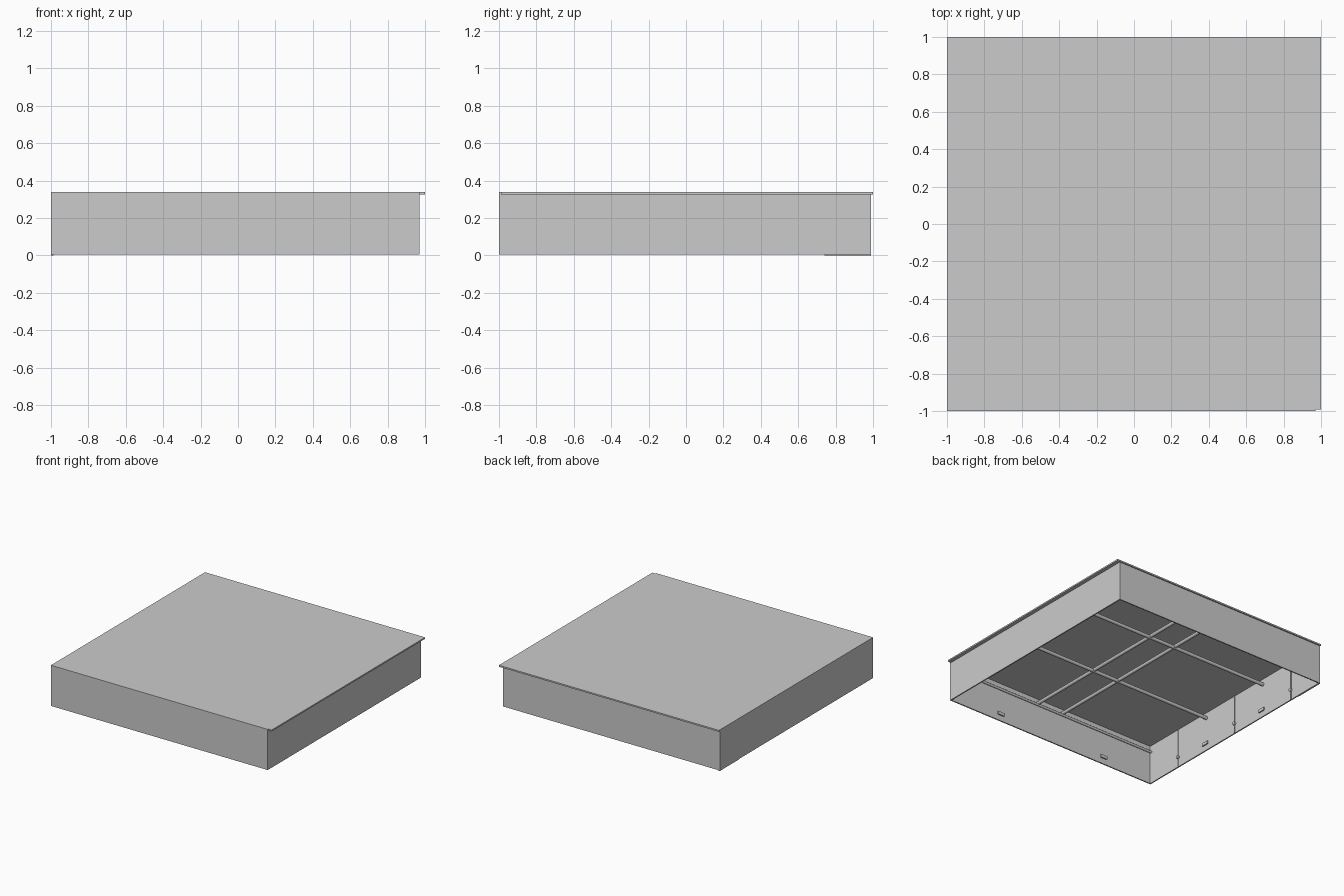
import bpy, math

if "Cube" in bpy.data.objects:
    bpy.data.objects.remove(bpy.data.objects["Cube"])


def box(name, x, y, z):
    """Axis-aligned box from (min, max) ranges."""
    bpy.ops.mesh.primitive_cube_add(size=1, location=[(a + b) / 2 for a, b in (x, y, z)])
    o = bpy.context.object
    o.name = name
    o.scale = [b - a for a, b in (x, y, z)]
    bpy.ops.object.transform_apply(location=False, rotation=False, scale=True)
    return o


def rod(name, centre, length, axis, r=0.014):
    """Round bar lying along x or y, or standing along z."""
    rot = {'x': (0, math.pi / 2, 0), 'y': (math.pi / 2, 0, 0), 'z': (0, 0, 0)}[axis]
    bpy.ops.mesh.primitive_cylinder_add(vertices=16, radius=r, depth=length,
                                        location=centre, rotation=rot)
    o = bpy.context.object
    o.name = name
    bpy.ops.object.shade_smooth_by_angle()
    return o


T = 0.01          # sheet thickness
TOP = 0.338       # top of the cover
UNDER = 0.326     # underside of the top sheet

# Top sheet, overhanging the right and back walls
box("top_panel", (-1, 1), (-0.99, 1), (UNDER, TOP))

# Four thin walls, open underneath
box("front_wall", (-1, 0.97), (-1, -1 + T), (0.004, TOP))
box("back_wall", (-1, 0.97), (0.99 - T, 0.99), (0.004, UNDER))
box("left_wall", (-1, -1 + T), (-1 + T, 0.99 - T), (0.004, UNDER))
box("right_wall", (0.97 - T, 0.97), (-1 + T, 0.99 - T), (0.004, UNDER))

# Small foot strip under the left wall
box("foot_strip", (-1, -0.985), (0.74, 0.99), (0, 0.004))

# Stiffening bars below the top sheet
for i, y in enumerate((-0.33, 0.33)):
    rod(f"cross_bar_{i}", (-0.015, y, 0.28), 1.95, 'x')
for i, x in enumerate((-0.12, 0.12)):
    rod(f"long_bar_{i}", (x, -0.005, 0.285), 1.97, 'y')
rod("front_rail", (-0.015, -0.98, 0.272), 1.95, 'x', 0.01)

# Upright seams with a fixing near the foot on the left wall
for i, y in enumerate((-0.66, 0, 0.66)):
    rod(f"seam_{i}", (-0.988, y, 0.165), 0.32, 'z', 0.004)
    rod(f"fixing_{i}", (-0.984, y, 0.085), 0.015, 'x', 0.014)

# Little catches along the lower inside of the left and front walls
for i, y in enumerate((-0.34, 0.32)):
    box(f"left_catch_{i}", (-0.992, -0.98), (y - 0.03, y + 0.03), (0.05, 0.075))
for i, x in enumerate((-0.53, 0.48)):
    box(f"front_catch_{i}", (x - 0.03, x + 0.03), (-0.992, -0.98), (0.05, 0.075))
